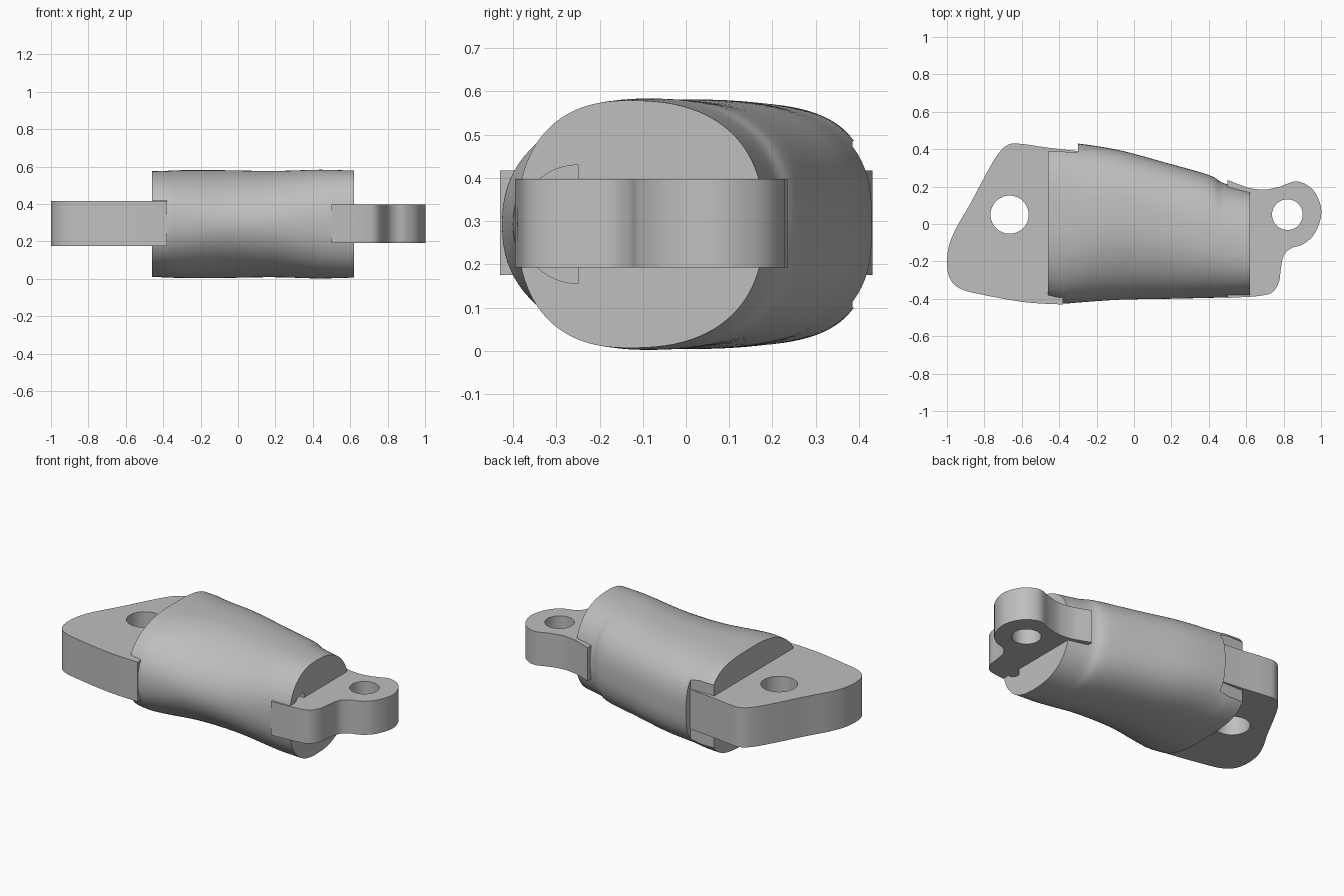
import bpy, bmesh, math
from mathutils import Vector

cube = bpy.data.objects.get("Cube")
if cube:
    bpy.data.objects.remove(cube, do_unlink=True)

grey = bpy.data.materials.new("light_grey")
grey.use_nodes = True
GREY = (0.52, 0.52, 0.52, 1)
grey.diffuse_color = GREY
grey.node_tree.nodes["Principled BSDF"].inputs["Base Color"].default_value = GREY


def finish(name, bm):
    bmesh.ops.recalc_face_normals(bm, faces=bm.faces)
    me = bpy.data.meshes.new(name)
    bm.to_mesh(me)
    bm.free()
    me.materials.append(grey)
    ob = bpy.data.objects.new(name, me)
    bpy.context.collection.objects.link(ob)
    return ob


def activate(ob):
    bpy.ops.object.select_all(action='DESELECT')
    ob.select_set(True)
    bpy.context.view_layer.objects.active = ob


def smooth(ob):
    activate(ob)
    bpy.ops.object.shade_smooth_by_angle(angle=math.radians(35))


def spline(points, steps):
    """Smooth open curve through points of any dimension."""
    out = []
    last = len(points) - 1
    for i in range(last):
        p0, p1, p2, p3 = (points[min(max(i + k, 0), last)] for k in (-1, 0, 1, 2))
        for s in range(steps):
            t = s / steps
            out.append(tuple(
                b + t * ((c - a) + t * ((2 * a - 5 * b + 4 * c - d) + t * (3 * b - a - 3 * c + d))) / 2
                for a, b, c, d in zip(p0, p1, p2, p3)))
    return out + [points[-1]]


def prism(name, outline, z0, z1):
    bm = bmesh.new()
    face = bm.faces.new([bm.verts.new((x, y, z0)) for x, y in outline])
    ext = bmesh.ops.extrude_face_region(bm, geom=[face])
    for v in ext["geom"]:
        if isinstance(v, bmesh.types.BMVert):
            v.co.z = z1
    return finish(name, bm)


def arc(cx, cy, r, n=48):
    return [(cx + r * math.cos(2 * math.pi * k / n), cy + r * math.sin(2 * math.pi * k / n)) for k in range(n)]


def box(x0, x1, y0, y1, z0, z1):
    return prism("cutter", [(x0, y0), (x1, y0), (x1, y1), (x0, y1)], z0, z1)


def cut(ob, cutter):
    cutter.hide_render = True
    mod = ob.modifiers.new("cut", 'BOOLEAN')
    mod.operation, mod.solver, mod.object = 'DIFFERENCE', 'EXACT', cutter
    activate(ob)
    bpy.ops.object.modifier_apply(modifier=mod.name)
    bpy.data.objects.remove(cutter, do_unlink=True)


# Body: lofted sections (x, crown y, front width, back width, half height, front power, back power)
MID_Z = 0.293
stations = spline([
    (-0.46, 0.0, 0.41, 0.42, 0.283, 2.3, 3.6),
    (-0.38, 0.0, 0.425, 0.43, 0.285, 2.3, 3.2),
    (-0.30, 0.0, 0.42, 0.43, 0.288, 2.2, 2.8),
    (-0.08, 0.0, 0.405, 0.395, 0.288, 1.95, 2.7),
    (0.18, -0.03, 0.37, 0.355, 0.284, 2.0, 2.6),
    (0.40, -0.08, 0.315, 0.342, 0.290, 2.2, 2.5),
    (0.48, -0.10, 0.293, 0.318, 0.290, 2.3, 2.4),
    (0.62, -0.13, 0.26, 0.31, 0.286, 2.4, 2.4)], 6)
bm = bmesh.new()
SIDES = 96
rings = []
for x, yc, front, back, h, nf, nb in stations:
    ring = []
    for k in range(SIDES):
        a = 2 * math.pi * k / SIDES
        c, s = math.cos(a), math.sin(a)
        w, n = (back, nb) if c > 0 else (front, nf)
        y = yc + math.copysign(w * abs(c) ** (2 / n), c)
        ring.append(bm.verts.new((x, y, MID_Z + math.copysign(h * abs(s) ** (2 / n), s))))
    rings.append(ring)
for r0, r1 in zip(rings, rings[1:]):
    for k in range(SIDES):
        j = (k + 1) % SIDES
        bm.faces.new((r0[k], r0[j], r1[j], r1[k]))
bm.faces.new(rings[0])
bm.faces.new(rings[-1])
body = finish("body", bm)

# Back notch around the wide lug, front slot, and pocket beside the narrow lug
cut(body, box(-0.6, -0.30, 0.385, 0.6, 0.10, 0.485))
cut(body, box(-0.6, -0.38, -0.6, -0.37, 0.175, 0.42))
pocket = [(-0.25 + 0.137 * math.cos(a), MID_Z + 0.137 * math.sin(a))
          for a in (math.pi / 2 + math.pi * k / 24 for k in range(25))]
pocket_cutter = prism("cutter", pocket, 0.52, 0.70)
for v in pocket_cutter.data.vertices:
    v.co = Vector((v.co.z, v.co.x, v.co.y))
cut(body, pocket_cutter)
smooth(body)

# Wide lug at the right-hand end
wide = spline([(-0.30, 0.39), (-0.46, 0.408), (-0.60, 0.428), (-0.67, 0.425), (-0.73, 0.37),
               (-0.80, 0.25), (-0.88, 0.10), (-0.95, -0.02), (-0.99, -0.12), (-1.0, -0.22),
               (-0.98, -0.30), (-0.92, -0.35), (-0.80, -0.38), (-0.62, -0.413),
               (-0.50, -0.425), (-0.38, -0.43)], 5)
wide_lug = prism("wide_lug", wide + [(-0.38, -0.3), (-0.30, -0.3)], 0.175, 0.417)
cut(wide_lug, prism("cutter", arc(-0.665, 0.05, 0.102), 0, 0.7))
smooth(wide_lug)

# Narrow lug at the left-hand end
narrow = spline([(0.50, 0.235), (0.56, 0.212), (0.62, 0.192), (0.70, 0.184), (0.78, 0.20),
                 (0.87, 0.228), (0.95, 0.19), (0.995, 0.11), (0.998, 0.03), (0.96, -0.06),
                 (0.90, -0.11), (0.84, -0.13), (0.80, -0.17), (0.785, -0.24), (0.775, -0.31),
                 (0.74, -0.365), (0.68, -0.383), (0.60, -0.39), (0.50, -0.395)], 5)
narrow_lug = prism("narrow_lug", narrow, 0.193, 0.398)
cut(narrow_lug, prism("cutter", arc(0.82, 0.05, 0.082), 0, 0.7))
smooth(narrow_lug)
